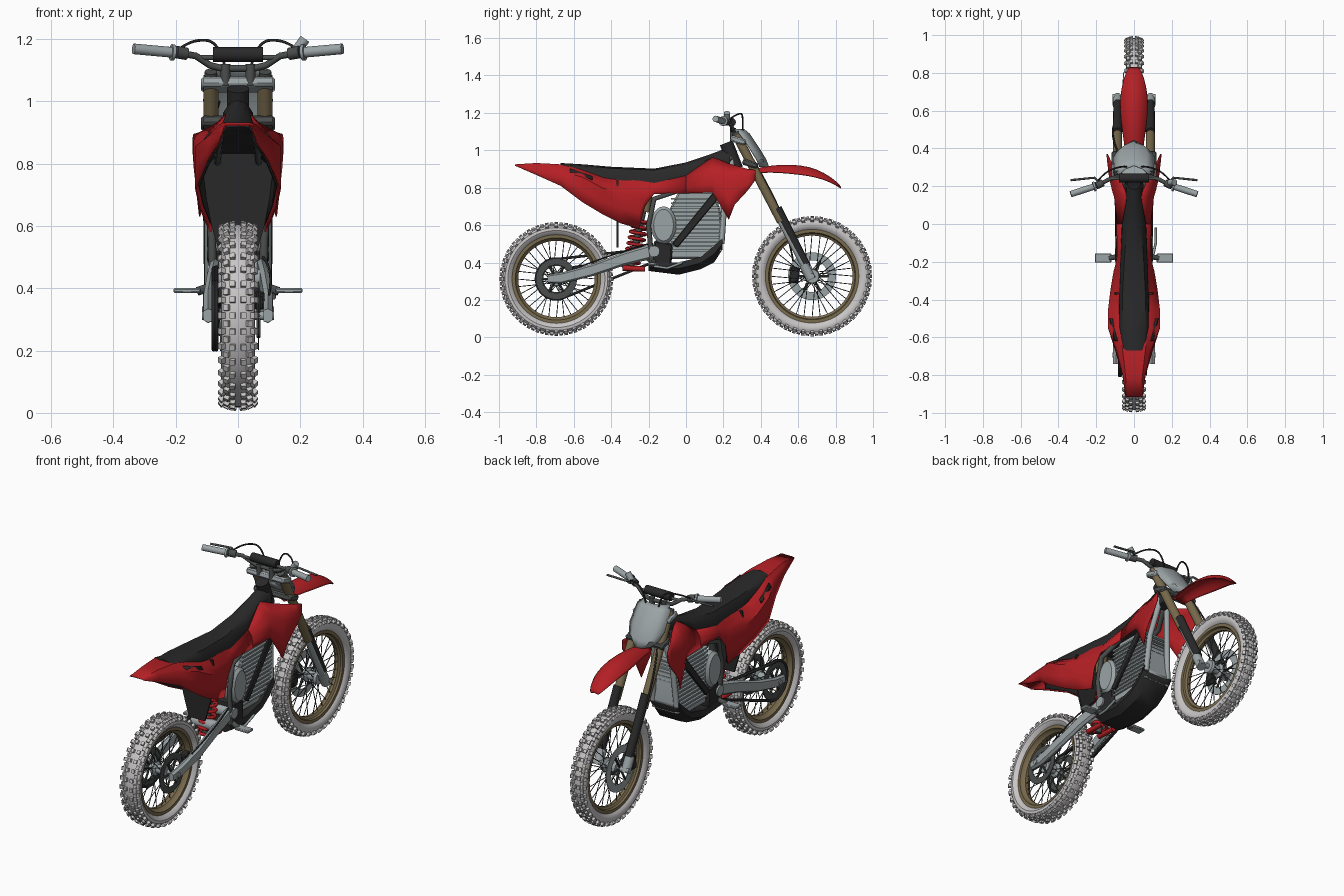
import bpy, bmesh, math
from mathutils import Vector, Matrix

if "Cube" in bpy.data.objects:
    bpy.data.objects.remove(bpy.data.objects["Cube"])

def mat(name, r, g, b):
    m = bpy.data.materials.new(name)
    m.diffuse_color = (r, g, b, 1)
    m.use_nodes = True
    m.node_tree.nodes["Principled BSDF"].inputs["Base Color"].default_value = m.diffuse_color
    return m

RED = mat("red plastic", .46, .014, .018)
BLACK = mat("black plastic", .022, .022, .023)
GREY = mat("grey metal", .33, .37, .38)
DARK = mat("dark metal", .07, .075, .075)
BRONZE = mat("bronze", .19, .145, .075)
TYRE = mat("light grey tyre", .58, .56, .56)

def make(name, bm, m, solid=0, bevel=0, subd=0):
    bmesh.ops.recalc_face_normals(bm, faces=bm.faces)
    me = bpy.data.meshes.new(name)
    bm.to_mesh(me)
    bm.free()
    me.materials.append(m)
    me.shade_smooth()
    me.set_sharp_from_angle(angle=math.radians(35))
    o = bpy.data.objects.new(name, me)
    bpy.context.collection.objects.link(o)
    if subd:
        s = o.modifiers.new("smooth", 'SUBSURF')
        s.levels = s.render_levels = subd
    if solid:
        o.modifiers.new("thickness", 'SOLIDIFY').thickness = solid
    if bevel:
        o.modifiers.new("bevel", 'BEVEL').width = bevel
    return o

def loft(name, rings, m, closed=True, loop=False, **kw):
    bm = bmesh.new()
    rows = [[bm.verts.new(p) for p in r] for r in rings]
    n = len(rows[0])
    pairs = list(zip(rows, rows[1:])) + ([(rows[-1], rows[0])] if loop else [])
    for a, b in pairs:
        for i in range(n if closed else n - 1):
            j = (i + 1) % n
            bm.faces.new((a[i], a[j], b[j], b[i]))
    if closed and not loop:
        bm.faces.new(rows[0])
        bm.faces.new(rows[-1])
    return make(name, bm, m, **kw)

def prism(name, outline, x0, x1, m, **kw):
    return loft(name, [[(x, y, z) for y, z in outline] for x in (x0, x1)], m, **kw)

def lathe(name, profile, c, m, n=48):
    # closed (x, radius) profile spun about the x axis
    rings = [[(c[0] + x, c[1] + r * math.cos(t), c[2] + r * math.sin(t)) for x, r in profile]
             for t in (2 * math.pi * i / n for i in range(n))]
    return loft(name, rings, m, loop=True)

def ring(name, x, w, r0, r1, c, m, n=48):
    return lathe(name, [(x - w, r0), (x + w, r0), (x + w, r1), (x - w, r1)], c, m, n)

def rods(name, segs, r, m, n=14, r2=None):
    bm = bmesh.new()
    for a, b in segs:
        a, b = Vector(a), Vector(b)
        d = b - a
        M = Matrix.Translation((a + b) / 2) @ d.to_track_quat('Z', 'Y').to_matrix().to_4x4()
        bmesh.ops.create_cone(bm, cap_ends=True, segments=n, radius1=r, radius2=r2 or r,
                              depth=d.length, matrix=M)
    return make(name, bm, m)

def tube(name, pts, r, m, kind='POLY'):
    cu = bpy.data.curves.new(name, 'CURVE')
    cu.dimensions, cu.bevel_depth, cu.bevel_resolution, cu.use_fill_caps = '3D', r, 2, True
    cu.materials.append(m)
    s = cu.splines.new(kind)
    s.points.add(len(pts) - 1)
    for p, q in zip(s.points, pts):
        p.co = (*q, 1)
    if kind == 'NURBS':
        s.use_endpoint_u, s.order_u = True, 3
    s.use_smooth = True
    o = bpy.data.objects.new(name, cu)
    bpy.context.collection.objects.link(o)
    return o

# wheels: tyre, knobs, rim, spokes, hub
def wheel(label, y, z, R, W, rim, knobs):
    c, h = (0, y, z), R - rim - .01
    half = [(.5, 0), (.8, .2), (.96, .45), (.93, .7), (.75, .88), (.4, .97)]
    prof = [(W * a, rim + h * b) for a, b in half] + [(0, rim + h)]
    prof += [(-x, r) for x, r in reversed(prof[:-1])]
    lathe(label + "_tyre", prof, c, TYRE, 64)
    bm = bmesh.new()
    for i in range(knobs):
        for f, rr, tilt, k in ((-.9, .84, -.9, 0), (-.3, .985, -.15, 0), (.3, .985, .15, 0), (.9, .84, .9, 0),
                               (-.62, .93, -.5, .5), (.62, .93, .5, .5)):
            t = 2 * math.pi * (i + k) / knobs
            M = (Matrix.Translation(c) @ Matrix.Rotation(t, 4, 'X')
                 @ Matrix.Translation((f * W, 0, rim + h * rr)) @ Matrix.Rotation(tilt, 4, 'Y')
                 @ Matrix.Diagonal((.017, .019, .022, 1)))
            bmesh.ops.create_cube(bm, size=1, matrix=M)
    make(label + "_knobs", bm, TYRE)
    w = W * .62
    lathe(label + "_rim", [(-w, rim + .006), (-w, rim - .012), (-w * .6, rim - .016), (-w * .3, rim - .028),
                           (w * .3, rim - .028), (w * .6, rim - .016), (w, rim - .012), (w, rim + .006)], c, BRONZE, 64)
    segs = []
    for i in range(32):
        t, s = 2 * math.pi * i / 32, (-1) ** i
        u = t + (.5 if i % 4 < 2 else -.5)
        segs.append(((s * .03, y + .035 * math.cos(u), z + .035 * math.sin(u)),
                     (0, y + (rim - .02) * math.cos(t), z + (rim - .02) * math.sin(t))))
    rods(label + "_spokes", segs, .0022, DARK, 6)
    lathe(label + "_hub", [(-.045, .008), (-.045, .036), (-.03, .04), (-.02, .024), (.02, .024), (.03, .04),
                           (.045, .036), (.045, .008)], c, GREY, 32)
    rods(label + "_axle", [((-.115, y, z), (.115, y, z))], .014, GREY)

RY, RZ, FY, FZ = -.693, .312, .674, .327
wheel("rear_wheel", RY, RZ, .303, .056, .232, 36)
wheel("front_wheel", FY, FZ, .32, .043, .245, 40)

# brakes and drive
def spider(name, x, r, c, m, k=6):
    rods(name, [((x, c[1], c[2]), (x, c[1] + r * math.cos(t), c[2] + r * math.sin(t)))
                for t in (2 * math.pi * i / k for i in range(k))], .006, m, 8)
FC, RC = (0, FY, FZ), (0, RY, RZ)
ring("front_brake_disc", -.056, .002, .085, .128, FC, GREY)
spider("front_disc_carrier", -.056, .09, FC, DARK)
ring("rear_brake_disc", .066, .002, .075, .11, RC, DARK)
spider("rear_disc_carrier", .066, .08, RC, DARK)
ring("rear_sprocket", -.073, .003, .07, .105, RC, DARK, 44)
spider("sprocket_carrier", -.073, .08, RC, DARK)
prism("front_caliper", [(.55, .29), (.60, .29), (.61, .37), (.56, .38)], -.078, -.04, BLACK, bevel=.006)
prism("rear_caliper", [(-.60, .33), (-.54, .35), (-.55, .39), (-.61, .38)], .05, .085, BLACK, bevel=.006)
arc = [(RY + .11 * math.cos(t), RZ + .11 * math.sin(t)) for t in (math.radians(80 + 20 * i) for i in range(11))]
chain = [(-.18, .475)] + arc + [(-.18, .40)]
for i in range(2):
    tube("chain_strand", [(-.07 - .008 * i, y, z) for y, z in chain], .007, BLACK)
ring("front_sprocket", -.073, .004, .008, .04, (0, -.18, .437), DARK, 20)

# swingarm
for s in (-1, 1):
    path = [(-.74, RZ, .022, .096), (-.66, .318, .03, .096), (-.5, .36, .033, .096), (-.33, .42, .036, .085),
            (-.2, .455, .04, .075), (-.15, .46, .03, .075)]
    loft("swingarm", [[(s * (x + a * .014), y, z + b * h) for a, b in ((-1, -.8), (0, -1), (1, -.7), (1, .7), (0, 1), (-1, .8))]
                      for y, z, h, x in path], GREY)
rods("swingarm_bridge", [((-.08, -.3, .43), (.08, -.3, .43)), ((-.1, -.17, .46), (.1, -.17, .46))], .03, GREY)

# rear shock with spring and reservoir
a, b = Vector((0, -.22, .72)), Vector((0, -.3, .36))
rods("shock_body", [(a, b)], .018, DARK)
coil = []
for i in range(97):
    t = i / 96
    p, w = a.lerp(b, .28 + .68 * t), 2 * math.pi * 8 * t
    coil.append(p + Vector((.042 * math.cos(w), .042 * math.sin(w), 0)))
tube("shock_spring", coil, .009, RED)
rods("shock_reservoir", [((.05, -.22, .67), (.05, -.21, .77))], .03, BRONZE, 20)
rods("shock_linkage", [((-.04, -.34, .37), (-.04, -.22, .365)), ((.04, -.34, .37), (.04, -.22, .365))], .014, RED)

# battery pack with fins, motor, skid plate
prism("battery", [(-.16, .42), (.13, .42), (.20, .50), (.185, .68), (.15, .78), (-.04, .78), (-.1, .66), (-.16, .6)],
      -.072, .072, GREY, bevel=.01)
for i in range(13):
    z = .46 + i * .023
    prism("battery_fin", [(-.08, z), (.19, z), (.19, z + .009), (-.08, z + .009)], -.083, .083, GREY)
prism("motor", [(-.12 + .068 * math.cos(t), .6 + .1 * math.sin(t)) for t in (math.pi * i / 12 for i in range(24))],
      -.1, .1, GREY, bevel=.015)
prism("motor_lower_case", [(-.19, .37), (-.08, .36), (-.07, .5), (-.17, .52)], -.09, .09, BLACK, bevel=.01)
skid = [(-.2, .40, .355), (-.04, .40, .335), (.08, .43, .365), (.15, .49, .40), (.195, .53, .47)]
loft("skid_plate", [[(-.09, y, zt), (-.098, y, (zt + zb) / 2), (-.06, y, zb), (.06, y, zb), (.098, y, (zt + zb) / 2),
                     (.09, y, zt)] for y, zt, zb in skid], BLACK)

# frame
for s in (-1, 1):
    tube("frame_spar", [(s * .02, .25, .97), (s * .07, .12, .84), (s * .085, -.17, .74), (s * .085, -.2, .6), (s * .08, -.18, .38)],
         .014, DARK)
    prism("frame_brace", [(-.075, .50), (-.045, .48), (.18, .75), (.15, .78)], s * .085, s * .1, BLACK, bevel=.004)
    tube("down_tube", [(s * .02, .25, .95), (s * .06, .205, .72), (s * .075, .19, .5)], .016, GREY)
    tube("subframe", [(s * .07, -.18, .76), (s * .06, -.65, .87)], .011, DARK)
    # footpegs
    prism("footpeg", [(-.205, .385), (-.155, .385), (-.155, .4), (-.205, .4)], s * .12, s * .207, GREY, bevel=.004)
    rods("footpeg_mount", [((s * .07, -.17, .41), (s * .13, -.18, .39))], .014, DARK)
tube("brake_pedal", [(.1, -.17, .38), (.115, -.1, .37), (.115, -.02, .40)], .007, GREY)
rods("steering_head", [((0, .215, 1.04), (0, .27, .9))], .036, BLACK, 20)

# fork
def fork(z, x=0, dy=0):
    return Vector((x, .27 + (1.08 - z) * .52 + dy, z))
for s in (-1, 1):
    x = s * .087
    rods("fork_tube", [(fork(1.08, x), fork(.62, x))], .024, BRONZE, 20)
    rods("fork_cap", [(fork(1.095, x), fork(1.08, x))], .02, DARK, 16)
    rods("fork_lower", [(fork(.66, x), fork(.33, x))], .019, GREY, 16)
    rods("fork_guard", [(fork(.39, x, .012), fork(.69, x, .014))], .022, BLACK, 16, .025)
    rods("fork_foot", [(fork(.39, x), fork(.31, x))], .026, GREY, 16)
for z, m in ((1.055, GREY), (.93, DARK)):
    p = fork(z)
    prism("fork_clamp", [(p.y - .05, z - .005), (p.y + .03, z - .03), (p.y + .04, z), (p.y - .04, z + .027)], -.118, .118, m, bevel=.008)

# number plate
rows = [(1.115, .31, .08), (1.09, .34, .105), (1.0, .40, .112), (.95, .43, .095), (.91, .445, .05)]
loft("number_plate", [[(w * f, y - .05 * f * f, z) for f in (-1, -.6, 0, .6, 1)] for z, y, w in rows], GREY, closed=False, solid=.006)

# front fender
fend = [(.36, .90, .045, .02), (.45, .922, .055, .035), (.56, .928, .072, .05), (.66, .917, .076, .05), (.74, .882, .062, .035),
        (.80, .84, .045, .02), (.83, .805, .025, .006)]
loft("front_fender", [[(w * f, y, z - d * abs(f) ** 2.2) for f in (-1, -.8, -.45, 0, .45, .8, 1)] for y, z, w, d in fend],
     RED, closed=False, subd=1, solid=.006)

# body panels: y, top z/x, bulge z/x, bottom z/x
rear = [(-.915, .925, .035, .923, .043, .918, .045), (-.8, .932, .045, .905, .06, .868, .062),
        (-.67, .925, .06, .89, .092, .81, .10), (-.55, .895, .075, .855, .138, .72, .138),
        (-.45, .86, .075, .8, .137, .66, .125), (-.35, .845, .075, .77, .125, .61, .105),
        (-.25, .838, .075, .75, .108, .58, .09), (-.22, .835, .072, .77, .10, .70, .095),
        (-.17, .83, .068, .80, .09, .767, .092), (0, .87, .06, .83, .088, .77, .095)]
front = [rear[-1], (.14, .962, .038, .87, .105, .775, .105), (.18, .95, .05, .86, .117, .71, .115),
         (.228, .93, .07, .85, .128, .63, .125), (.26, .92, .09, .85, .134, .71, .134),
         (.33, .90, .125, .86, .142, .785, .142), (.37, .895, .143, .88, .146, .84, .146)]

def side(r, s=1, k=0):
    y, a, ax, b, bx, c, cx = r
    return [(s * (ax - k), y, a - k), (s * (.4 * ax + .6 * bx - k), y, .45 * a + .55 * b - k * .5),
            (s * (bx - k), y, b), (s * (cx * .5 + bx * .5 - k), y, (b + c) / 2), (s * (cx - k), y, c + k * .5)]
def arch(r, k=0):
    return side(r, -1, k)[::-1] + side(r, 1, k)
loft("rear_body", [arch(r) for r in rear], RED, closed=False, solid=.005)
loft("rear_inner_fender", [arch(r, .012) for r in rear[1:7]], BLACK, closed=False, solid=.004)
for s in (-1, 1):
    loft("front_shroud", [side(r, s) for r in front], RED, closed=False, solid=.005)
    # dark slot in the tail panel
    loft("panel_slot", [[(s * .092, -.62, .902), (s * .107, -.62, .882)], [(s * .120, -.50, .862), (s * .130, -.50, .845)]],
         BLACK, closed=False, solid=.008)
flap = [(-.1, .84), (-.115, .76), (-.085, .6), (-.05, .48), (.05, .48), (.085, .6), (.115, .76), (.1, .84)]
loft("mud_flap", [[(x, y, z) for x, z in flap] for y in (-.372, -.362)], BLACK)

# seat
seat = [(-.67, .932, .045, .915, .055), (-.55, .925, .06, .875, .078), (-.4, .912, .062, .835, .08), (-.17, .902, .05, .82, .072),
        (0, .935, .036, .865, .064), (.12, .975, .024, .935, .042), (.2, 1.005, .022, .93, .045), (.235, 1.012, .022, .92, .05)]
loft("seat", [[(-wb, y, zb), (-wb * .97, y, .45 * zt + .55 * zb), (-wt, y, zt - .008), (0, y, zt), (wt, y, zt - .008),
               (wb * .97, y, .45 * zt + .55 * zb), (wb, y, zb)] for y, zt, wt, zb, wb in seat], BLACK)

# handlebar, pad, grips, levers, cables
half = [(.05, .25, 1.105), (.09, .25, 1.115), (.135, .235, 1.145), (.19, .205, 1.155), (.33, .16, 1.168)]
tube("handlebar", [(-x, y, z) for x, y, z in half[::-1]] + half, .011, DARK)
rods("crossbar_pad", [((-.08, .243, 1.15), (.08, .243, 1.15))], .024, BLACK, 16)
rods("crossbar", [((-.125, .24, 1.14), (.125, .24, 1.14))], .008, DARK)
for s in (-1, 1):
    rods("grip", [((s * .215, .197, 1.157), (s * .335, .158, 1.168))], .017, GREY, 16)
    rods("grip_flange", [((s * .205, .2, 1.156), (s * .215, .197, 1.157))], .026, GREY, 16)
    rods("bar_riser", [((s * .04, .25, 1.05), (s * .04, .25, 1.12))], .016, DARK)
    rods("lever_perch", [((s * .165, .218, 1.152), (s * .2, .202, 1.158))], .02, DARK)
    tube("lever", [(s * .18, .215, 1.16), (s * .21, .245, 1.165), (s * .335, .232, 1.16)], .006, DARK)
    tube("bar_cable", [(s * .19, .23, 1.165), (s * .15, .28, 1.2), (s * .05, .31, 1.19), (s * .03, .3, 1.05)], .0045, BLACK, 'NURBS')
rods("master_cylinder", [((.19, .22, 1.165), (.215, .22, 1.2))], .017, GREY)
tube("front_brake_hose", [(-.06, .33, 1.0), (-.11, .42, .85), (-.115, .54, .6), (-.065, .58, .37)], .005, BLACK, 'NURBS')
tube("rear_brake_hose", [(.08, -.2, .5), (.115, -.35, .46), (.1, -.56, .38)], .004, BLACK, 'NURBS')
